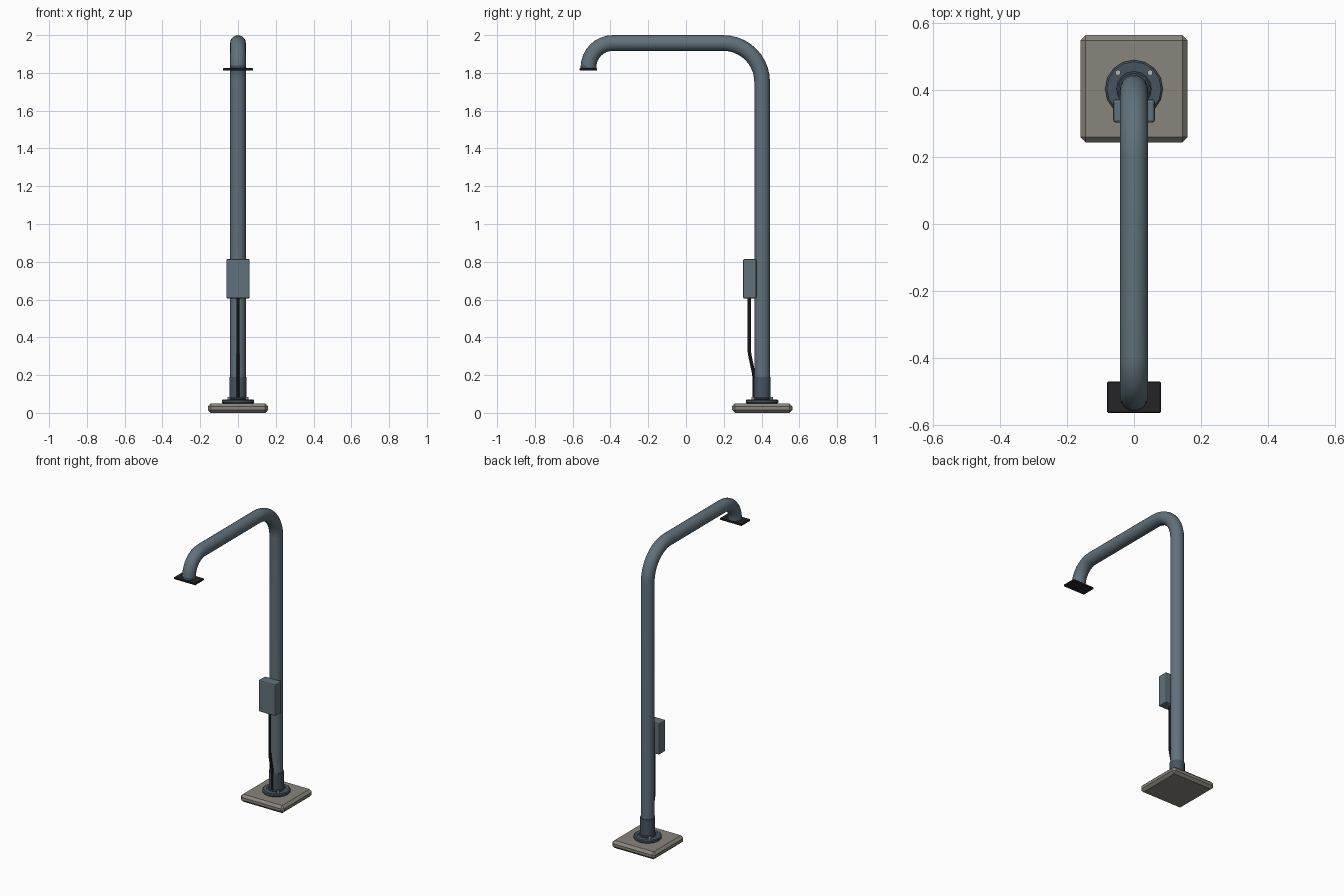
import bpy, math
from math import sin, cos, pi

if "Cube" in bpy.data.objects:
    bpy.data.objects.remove(bpy.data.objects["Cube"])

PY = 0.403  # pole centre in y


def mat(name, rgb):
    m = bpy.data.materials.new(name)
    m.diffuse_color = (*rgb, 1)
    m.use_nodes = True
    m.node_tree.nodes["Principled BSDF"].inputs["Base Color"].default_value = m.diffuse_color
    return m


steel = mat("slate_paint", (0.115, 0.165, 0.20))
dark_steel = mat("dark_slate", (0.06, 0.09, 0.115))
concrete = mat("concrete", (0.25, 0.235, 0.20))
black = mat("black", (0.018, 0.018, 0.022))
zinc = mat("zinc", (0.45, 0.47, 0.48))


def finish(o, name, m, bevel=0, segs=1, smooth=False):
    o.name = name
    o.data.materials.append(m)
    if bevel:
        b = o.modifiers.new("bevel", 'BEVEL')
        b.width, b.segments = bevel, segs
    if smooth:
        bpy.ops.object.shade_smooth_by_angle(angle=math.radians(35))
    return o


def box(name, m, x, y, z, bevel, segs=1):
    bpy.ops.mesh.primitive_cube_add(size=1, location=[(a + b) / 2 for a, b in (x, y, z)])
    o = bpy.context.object
    o.scale = [b - a for a, b in (x, y, z)]
    bpy.ops.object.transform_apply(location=False, rotation=False, scale=True)
    return finish(o, name, m, bevel, segs)


def cyl(name, m, x, y, z0, z1, r, n=16, bevel=0, smooth=True):
    bpy.ops.mesh.primitive_cylinder_add(vertices=n, radius=r, depth=z1 - z0,
                                        location=(x, y, (z0 + z1) / 2))
    return finish(bpy.context.object, name, m, bevel, 1, smooth)


def tube(name, m, path, r, n):
    # sweep a ring of n sides along (y, z) points lying in the x = 0 plane
    verts, faces = [], []
    for i, (y, z) in enumerate(path):
        a, b = path[max(i - 1, 0)], path[min(i + 1, len(path) - 1)]
        d = math.hypot(b[0] - a[0], b[1] - a[1])
        ny, nz = -(b[1] - a[1]) / d, (b[0] - a[0]) / d
        for k in range(n):
            t = 2 * pi * k / n
            verts.append((r * cos(t), y + ny * r * sin(t), z + nz * r * sin(t)))
    for i in range(len(path) - 1):
        for k in range(n):
            p, q = i * n + k, i * n + (k + 1) % n
            faces.append((p, p + n, q + n, q))
    faces += [tuple(range(n)), tuple(reversed(range(len(verts) - n, len(verts))))]
    me = bpy.data.meshes.new(name)
    me.from_pydata(verts, [], faces)
    o = bpy.data.objects.new(name, me)
    bpy.context.collection.objects.link(o)
    bpy.ops.object.select_all(action='DESELECT')
    o.select_set(True)
    bpy.context.view_layer.objects.active = o
    return finish(o, name, m, smooth=True)


def arc(cy, cz, r, a0, a1, n):
    return [(cy + r * cos(a0 + (a1 - a0) * i / n), cz + r * sin(a0 + (a1 - a0) * i / n))
            for i in range(n + 1)]


# Footing and mounting flange
box("footing_slab", concrete, (-0.16, 0.16), (0.243, 0.563), (0, 0.05), 0.016)
cyl("base_flange", dark_steel, 0, PY, 0.05, 0.071, 0.086, 16, 0.005)
cyl("weld_ring", dark_steel, 0, PY, 0.07, 0.082, 0.052, 16, 0.004)
cyl("base_sleeve", dark_steel, 0, PY, 0.07, 0.19, 0.0455, 20)
for sx in (-1, 1):
    for sy in (-1, 1):
        cyl("flange_bolt", zinc, sx * 0.048, PY + sy * 0.048, 0.068, 0.085, 0.009, 6, smooth=False)

# Bent pole: upright, large rear bend, arm, small front bend
path = [(PY, 0.07)]
path += arc(PY - 0.205, 1.753, 0.205, 0, pi / 2, 10)
path += arc(-0.388, 1.83, 0.128, pi / 2, pi, 8)
tube("bent_pole", steel, path, 0.0415, 20)

# End plate under the arm tip
cyl("tip_collar", dark_steel, 0, -0.517, 1.822, 1.838, 0.041, 20)
box("end_plate", black, (-0.08, 0.08), (-0.563, -0.47), (1.812, 1.825), 0.003)

# Control box and its cable
box("control_box", steel, (-0.062, 0.062), (0.302, 0.372), (0.605, 0.815), 0.008, 2)
tube("cable", black, [(0.334, 0.62), (0.334, 0.335), (0.338, 0.305), (0.358, 0.21),
                      (0.362, 0.18), (0.362, 0.075)], 0.009, 8)
